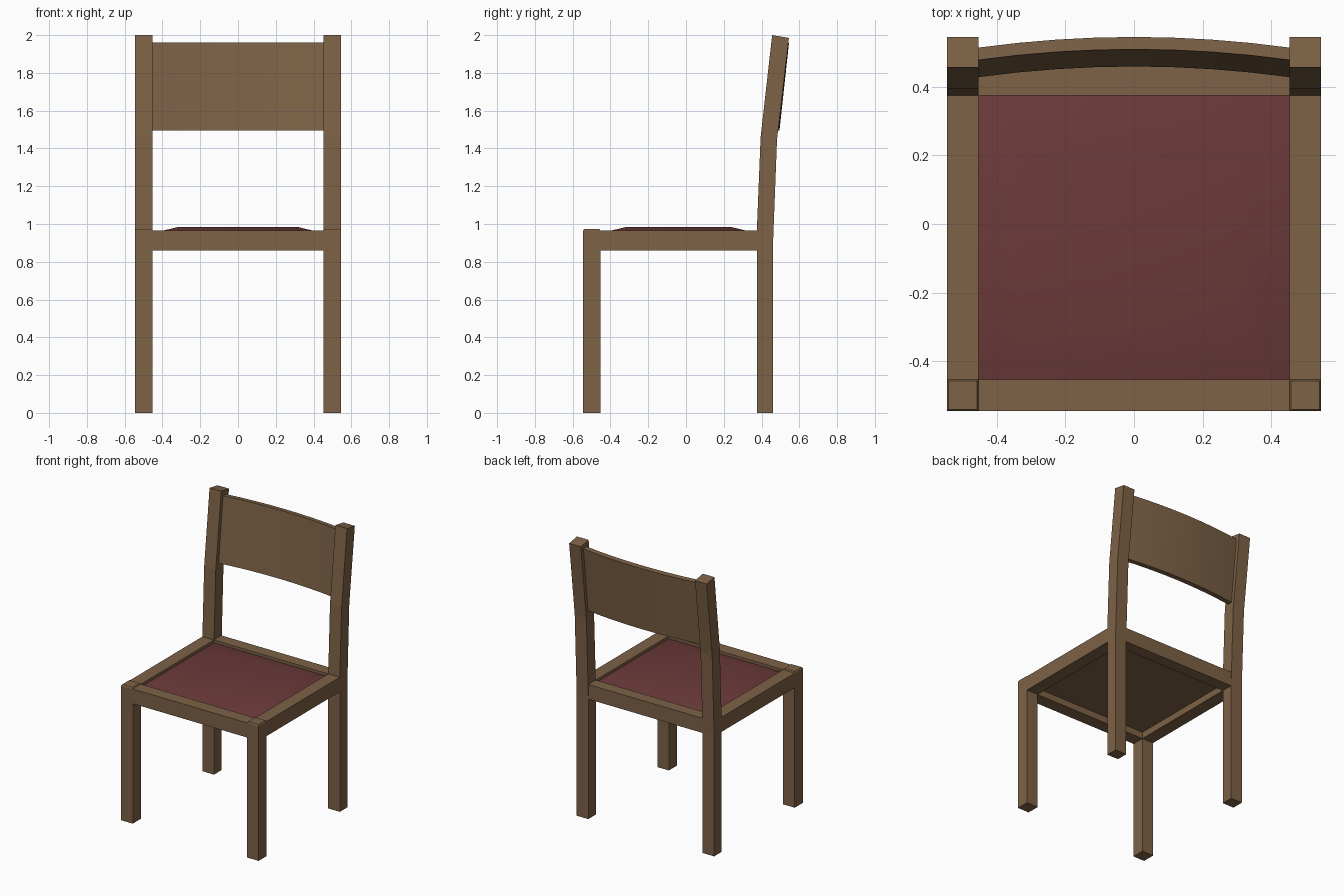
import bpy
import bmesh
from math import radians

cube = bpy.data.objects.get("Cube")
if cube:
    bpy.data.objects.remove(cube, do_unlink=True)


def material(name, colour):
    m = bpy.data.materials.new(name)
    m.use_nodes = True
    m.diffuse_color = colour
    bsdf = m.node_tree.nodes["Principled BSDF"]
    bsdf.inputs["Base Color"].default_value = colour
    bsdf.inputs["Roughness"].default_value = 0.7
    return m


wood = material("brown wood", (0.205, 0.122, 0.061, 1))
fabric = material("dark red fabric", (0.147, 0.042, 0.042, 1))


def loft(name, rings, mat, smooth=False):
    """Join equal-length rings of points into a closed solid."""
    bm = bmesh.new()
    loops = [[bm.verts.new(p) for p in ring] for ring in rings]
    n = len(loops[0])
    for a, b in zip(loops, loops[1:]):
        for i in range(n):
            j = (i + 1) % n
            bm.faces.new((a[i], a[j], b[j], b[i]))
    bm.faces.new(loops[0][::-1])
    bm.faces.new(loops[-1])
    bmesh.ops.recalc_face_normals(bm, faces=bm.faces[:])
    mesh = bpy.data.meshes.new(name)
    bm.to_mesh(mesh)
    bm.free()
    mesh.materials.append(mat)
    ob = bpy.data.objects.new(name, mesh)
    bpy.context.collection.objects.link(ob)
    if smooth:
        bpy.ops.object.select_all(action="DESELECT")
        ob.select_set(True)
        bpy.context.view_layer.objects.active = ob
        bpy.ops.object.shade_smooth_by_angle(angle=radians(30))
    return ob


def rect(x0, x1, y0, y1, z, inset=0.0):
    x0, x1, y0, y1 = x0 + inset, x1 - inset, y0 + inset, y1 - inset
    return [(x0, y0, z), (x1, y0, z), (x1, y1, z), (x0, y1, z)]


def box(name, x0, x1, y0, y1, z0, z1, mat=wood):
    return loft(name, [rect(x0, x1, y0, y1, z) for z in (z0, z1)], mat)


OUT, IN = 0.545, 0.453          # outer and inner faces of the legs
BACK0, BACK1 = 0.375, 0.46      # back legs and rail, front to back
RAIL0, RAIL1 = 0.86, 0.965      # seat rail heights

# Legs and side rails, one set per side
for side, sx in (("left", 1), ("right", -1)):
    x0, x1 = sorted((sx * IN, sx * OUT))

    # front leg with a slightly chamfered top
    loft(f"{side}_front_leg",
         [rect(x0, x1, -OUT, -IN, 0), rect(x0, x1, -OUT, -IN, RAIL1),
          rect(x0, x1, -OUT, -IN, 0.973, 0.005)], wood)

    # back leg leaning backwards in two bends
    path = [((BACK0, 0), (BACK1, 0)),
            ((BACK0, RAIL1), (BACK1, 0.88)),
            ((0.395, 1.46), (0.482, 1.45)),
            ((0.456, 2.0), (OUT, 1.985))]
    loft(f"{side}_back_leg",
         [[(x0, f[0], f[1]), (x1, f[0], f[1]), (x1, b[0], b[1]), (x0, b[0], b[1])]
          for f, b in path], wood)

    box(f"{side}_seat_rail", x0, x1, -IN, BACK0, RAIL0, RAIL1)

# Rails between the legs
box("front_seat_rail", -IN, IN, -OUT, -IN, RAIL0, RAIL1)
box("back_seat_rail", -IN, IN, BACK0, BACK1, RAIL0, RAIL1)

# Seat board and padded cushion
box("seat_board", -IN, IN, -IN, BACK0, 0.908, 0.925)
pad = [(0, 0.925), (0, 0.945), (0.065, 0.967), (0.14, 0.985)]
loft("seat_cushion", [rect(-IN, IN, -IN, BACK0, z, i) for i, z in pad],
     fabric, smooth=True)

# Curved, leaning backrest panel
rings = []
for i in range(-4, 5):
    t = i / 4
    bow = -0.031 * t * t
    rings.append([(IN * t, 0.459 + bow, 1.495), (IN * t, 0.495 + bow, 1.495),
                  (IN * t, 0.545 + bow, 1.957), (IN * t, 0.509 + bow, 1.96)])
loft("backrest_panel", rings, wood, smooth=True)
